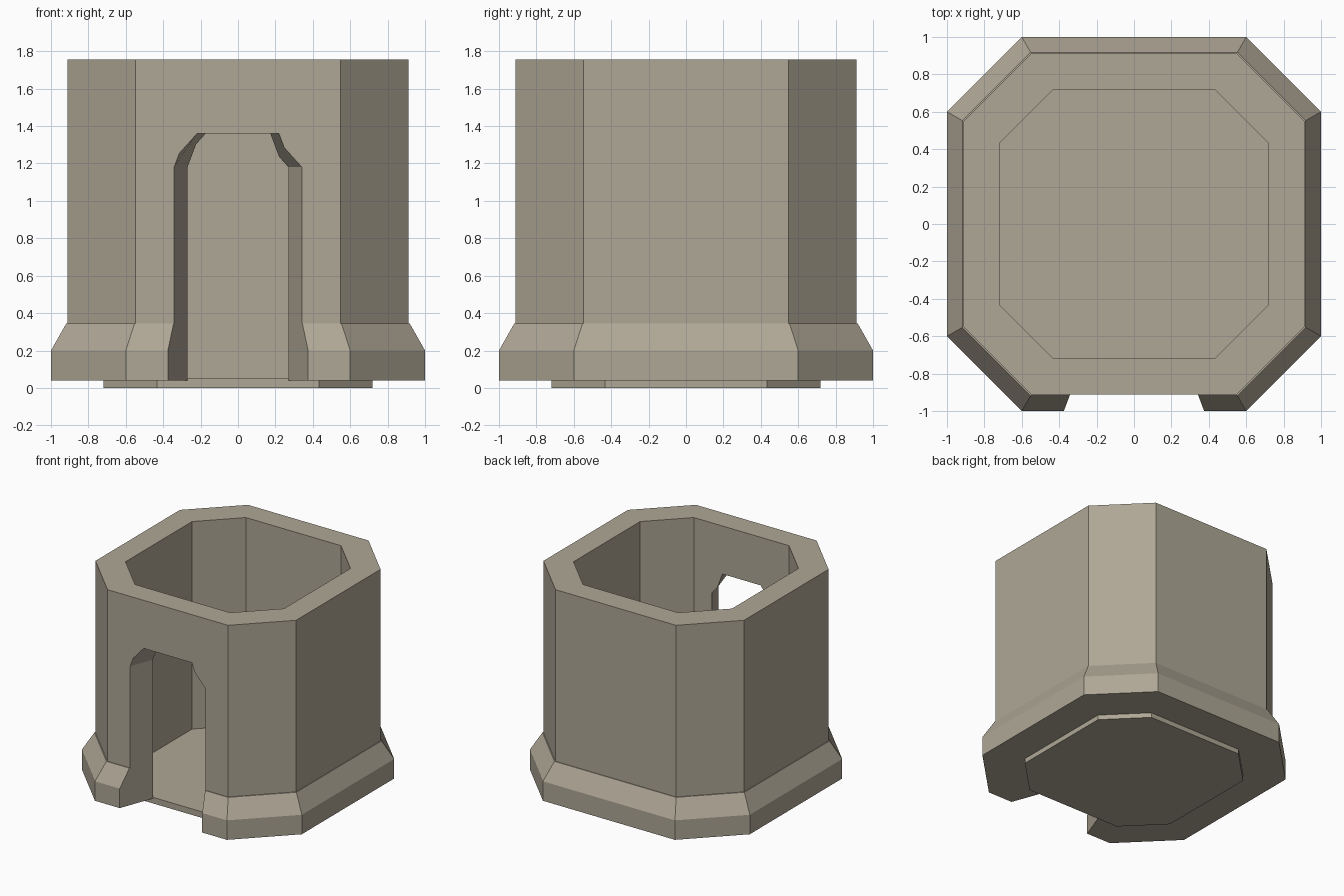
import bpy
import bmesh

old = bpy.data.objects.get("Cube")
if old:
    bpy.data.objects.remove(old, do_unlink=True)

stone = bpy.data.materials.new("warm grey stone")
stone.use_nodes = True
colour = (0.43, 0.386, 0.305, 1)
stone.diffuse_color = colour
stone.node_tree.nodes["Principled BSDF"].inputs["Base Color"].default_value = colour


def octagon(r, c, z):
    """Square of half width r with corners cut so each side has half length c."""
    return [(r, -c, z), (r, c, z), (c, r, z), (-c, r, z),
            (-r, c, z), (-r, -c, z), (-c, -r, z), (c, -r, z)]


def loft(name, rings, closed=False):
    """Join matching rings of points; closed links the last to the first."""
    bm = bmesh.new()
    loops = [[bm.verts.new(p) for p in ring] for ring in rings]
    pairs = list(zip(loops, loops[1:]))
    if closed:
        pairs.append((loops[-1], loops[0]))
    else:
        bm.faces.new(loops[0])
        bm.faces.new(loops[-1])
    for a, b in pairs:
        for i in range(len(a)):
            j = (i + 1) % len(a)
            bm.faces.new((a[i], a[j], b[j], b[i]))
    bmesh.ops.recalc_face_normals(bm, faces=bm.faces)
    mesh = bpy.data.meshes.new(name)
    bm.to_mesh(mesh)
    bm.free()
    mesh.materials.append(stone)
    obj = bpy.data.objects.new(name, mesh)
    bpy.context.collection.objects.link(obj)
    return obj


# Hollow tower wall with flared plinth
profile = [(1.0, 0.6, 0.04), (1.0, 0.6, 0.2), (0.918, 0.553, 0.345),
           (0.912, 0.548, 0.345), (0.912, 0.548, 1.755),
           (0.72, 0.432, 1.755), (0.72, 0.432, 0.04)]
wall = loft("tower_wall", [octagon(*p) for p in profile], closed=True)

# Floor slab
loft("floor_slab", [octagon(0.72, 0.432, z) for z in (0, 0.05)])

# Doorway, splayed outward from the tower's centre
half_arch = [(0.375, -0.1), (0.375, 1.18), (0.24, 1.36)]
arch = half_arch + [(-x, z) for x, z in reversed(half_arch)]
cutter = loft("doorway_cutter", [[(x * d, -d, z) for x, z in arch] for d in (0.5, 1.2)])
cutter.hide_render = True

# Cut the doorway, then discard the cutter
cut = wall.modifiers.new("doorway", 'BOOLEAN')
cut.operation = 'DIFFERENCE'
cut.solver = 'EXACT'
cut.object = cutter
bpy.context.view_layer.objects.active = wall
bpy.ops.object.modifier_apply(modifier=cut.name)
bpy.data.objects.remove(cutter, do_unlink=True)
